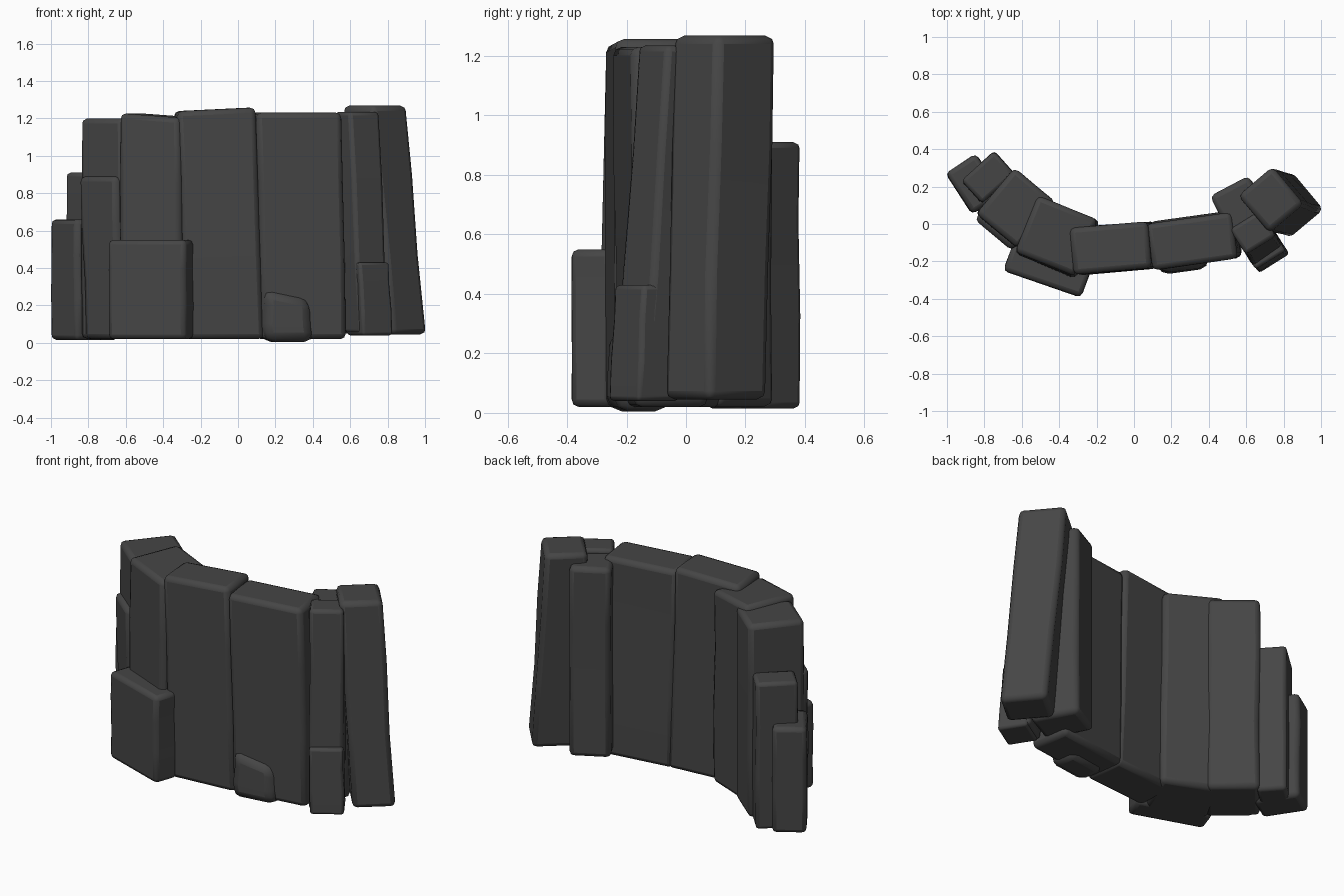
import bpy, bmesh, math, random
from mathutils import Vector, Matrix

random.seed(4)

old = bpy.data.objects.get("Cube")
if old:
    bpy.data.objects.remove(old, do_unlink=True)

stone = bpy.data.materials.new("dark_stone")
stone.use_nodes = True
colour = (0.06, 0.06, 0.06, 1)
stone.diffuse_color = colour
stone.node_tree.nodes["Principled BSDF"].inputs["Base Color"].default_value = colour


def rock(name, centre, size, turn, bottom, top, lean=(0, 0), tilt=0, taper=1, round_=0.028, rough=0.006):
    """Upright block: turned footprint, leaning to its top, with a sloped top and worn edges."""
    bm = bmesh.new()
    spin = Matrix.Rotation(math.radians(turn), 2)
    levels = (0, 0.35, 0.7, 1)
    rings = []
    for t in levels:
        ring = []
        inner = 0 < t < 1
        for sx, sy in ((-1, -1), (1, -1), (1, 1), (-1, 1)):
            scale = 1 + (taper - 1) * t
            p = spin @ Vector((sx * size[0] / 2 * scale, sy * size[1] / 2 * scale))
            p += Vector(centre) + Vector(lean) * t
            if inner:
                p += Vector((random.uniform(-rough, rough), random.uniform(-rough, rough)))
            z = bottom + (top - bottom) * t + sx * tilt * t
            ring.append(bm.verts.new((p.x, p.y, z)))
        rings.append(ring)
    for low, high in zip(rings, rings[1:]):
        for i in range(4):
            j = (i + 1) % 4
            bm.faces.new((low[i], low[j], high[j], high[i]))
    bm.faces.new(rings[0][::-1])
    bm.faces.new(rings[-1])
    mesh = bpy.data.meshes.new(name)
    bm.to_mesh(mesh)
    bm.free()
    mesh.materials.append(stone)
    obj = bpy.data.objects.new(name, mesh)
    bpy.context.collection.objects.link(obj)
    bevel = obj.modifiers.new("worn_edges", "BEVEL")
    bevel.width = round_
    bevel.segments = 2
    bevel.limit_method = "ANGLE"
    bevel.angle_limit = math.radians(40)
    bpy.ops.object.select_all(action="DESELECT")
    obj.select_set(True)
    bpy.context.view_layer.objects.active = obj
    bpy.ops.object.shade_smooth_by_angle(angle=math.radians(60))
    return obj


# Main curved wall
rock("middle_right_slab", (-0.08, -0.128), (0.42, 0.25), 5, 0.02, 1.248, lean=(-0.045, 0), tilt=0.01)
rock("middle_left_slab", (0.335, -0.08), (0.46, 0.25), 8, 0.02, 1.23, lean=(-0.025, -0.012))
rock("right_slab", (-0.415, -0.078), (0.36, 0.34), -22, 0.02, 1.215, lean=(0, 0.015),
     tilt=-0.012, taper=0.96)
rock("right_end_slab", (-0.63, 0.085), (0.29, 0.32), -40, 0.02, 1.2)

# Stepped blocks at the right end
rock("right_end_step", (-0.64, 0.04), (0.26, 0.26), -40, 0.02, 0.89, lean=(-0.03, 0))
rock("right_back_step", (-0.78, 0.25), (0.165, 0.235), -48, 0.015, 0.91, round_=0.02, rough=0.004)
rock("right_low_step", (-0.855, 0.215), (0.26, 0.19), -57, 0.015, 0.66, round_=0.025, rough=0.004)

# Low rocks along the front
rock("front_low_block", (-0.465, -0.25), (0.44, 0.15), -19, 0.02, 0.55, round_=0.025, rough=0.005)
rock("front_boulder", (0.265, -0.16), (0.27, 0.19), 8, 0.005, 0.265, lean=(-0.02, 0),
     tilt=-0.025, taper=0.92, round_=0.05)

# Tall pillars at the left end
rock("left_front_pillar", (0.69, -0.125), (0.19, 0.16), 32, 0.05, 1.235, lean=(-0.055, 0.08), round_=0.02)
rock("left_front_step", (0.705, -0.14), (0.19, 0.17), 32, 0.04, 0.43, lean=(-0.02, 0.02), round_=0.015, rough=0.003)
rock("left_back_pillar", (0.575, 0.08), (0.235, 0.28), 28, 0.05, 1.21)
rock("left_end_pillar", (0.84, 0.1), (0.24, 0.26), 40, 0.045, 1.268, lean=(-0.11, 0.03))
